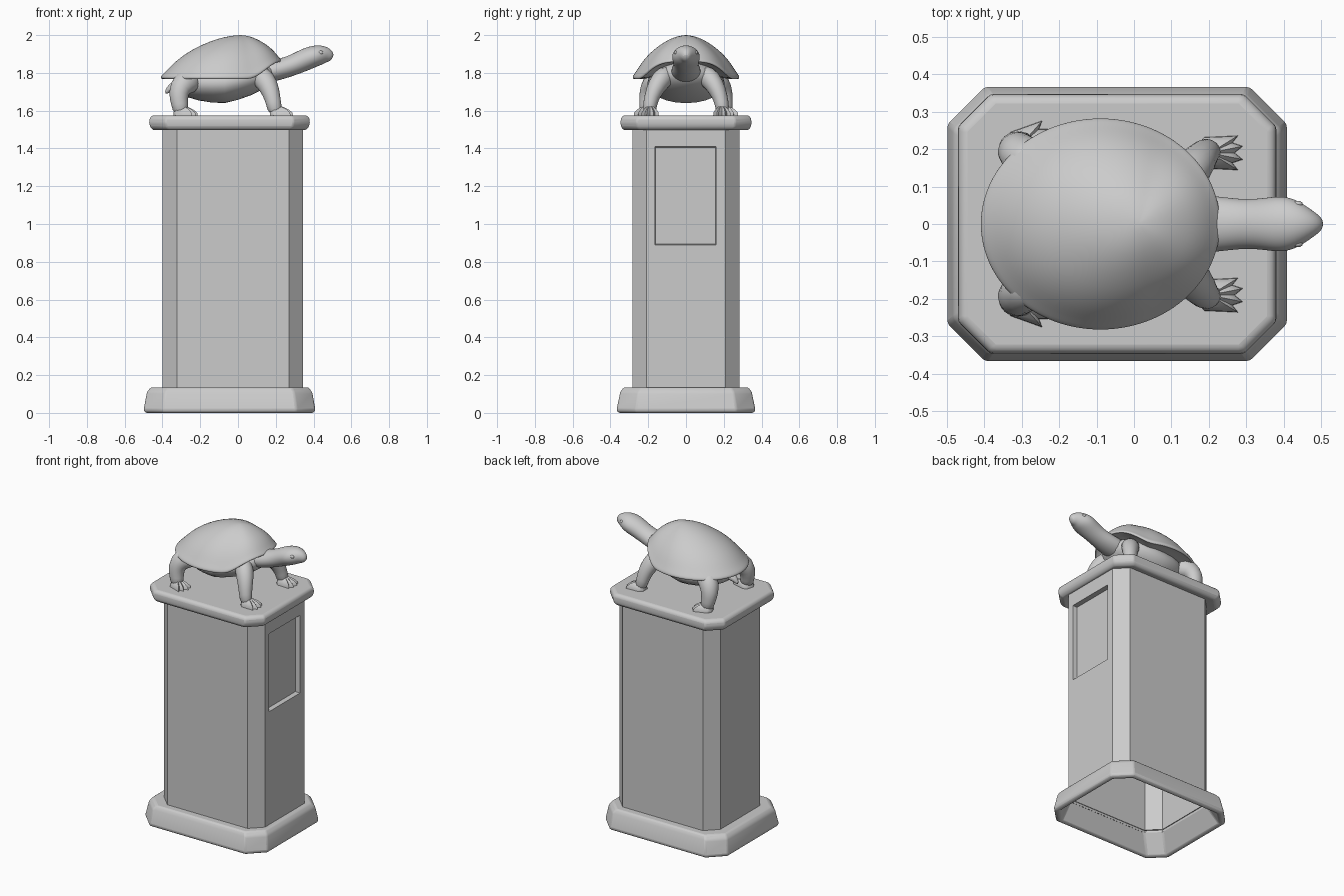
import bpy, bmesh, math
from mathutils import Vector

if "Cube" in bpy.data.objects:
    bpy.data.objects.remove(bpy.data.objects["Cube"])


def finish(name, bm, angle=40, subsurf=0, bevel=0.0, recalc=True):
    if recalc:
        bmesh.ops.recalc_face_normals(bm, faces=bm.faces)
    me = bpy.data.meshes.new(name)
    bm.to_mesh(me)
    bm.free()
    ob = bpy.data.objects.new(name, me)
    bpy.context.collection.objects.link(ob)
    if bevel:
        m = ob.modifiers.new("bevel", 'BEVEL')
        m.width, m.segments, m.limit_method = bevel, 2, 'ANGLE'
        m.angle_limit = math.radians(25)
    if subsurf:
        m = ob.modifiers.new("subsurf", 'SUBSURF')
        m.levels = m.render_levels = subsurf
    bpy.ops.object.select_all(action='DESELECT')
    ob.select_set(True)
    bpy.context.view_layer.objects.active = ob
    bpy.ops.object.shade_smooth_by_angle(angle=math.radians(angle))
    return ob


def loft(rings, cap_start=False, cap_end=False):
    """Skin a list of equal-length point loops; each cap is a flat polygon."""
    bm = bmesh.new()
    vs = [[bm.verts.new(p) for p in r] for r in rings]
    n = len(vs[0])
    for a, b in zip(vs, vs[1:]):
        for i in range(n):
            j = (i + 1) % n
            bm.faces.new((a[i], a[j], b[j], b[i]))
    if cap_start:
        bm.faces.new(vs[0][::-1])
    if cap_end:
        bm.faces.new(vs[-1])
    return bm


def octagon(z, x0, x1, hy, c):
    """Rectangle with clipped corners at height z."""
    return [(x1, -hy + c, z), (x1, hy - c, z), (x1 - c, hy, z), (x0 + c, hy, z),
            (x0, hy - c, z), (x0, -hy + c, z), (x0 + c, -hy, z), (x1 - c, -hy, z)]


def tube(path, side=(0, 1, 0), n=12):
    """Elliptical tube through (x, y, z, side radius, other radius) points."""
    pts = [Vector(p[:3]) for p in path]
    rings = []
    for k, p in enumerate(path):
        t = (pts[min(k + 1, len(pts) - 1)] - pts[max(k - 1, 0)]).normalized()
        u = Vector(side)
        u = (u - t * u.dot(t)).normalized()
        v = t.cross(u)
        rings.append([pts[k] + u * p[3] * math.cos(a) + v * p[4] * math.sin(a)
                      for a in (2 * math.pi * i / n for i in range(n))])
    return loft(rings, True, True)


def ellipsoid(center, radii, segs=24):
    bm = bmesh.new()
    bmesh.ops.create_uvsphere(bm, u_segments=segs, v_segments=segs // 2, radius=1)
    for v in bm.verts:
        v.co = Vector([c + r * q for c, r, q in zip(center, radii, v.co)])
    return bm


# Plinth base, open underneath
base = [(0.12, -0.40, 0.345, 0.285, 0.08), (0.0, -0.465, 0.375, 0.335, 0.085),
        (0.0, -0.49, 0.40, 0.358, 0.095), (0.015, -0.50, 0.41, 0.368, 0.10),
        (0.11, -0.482, 0.393, 0.348, 0.095), (0.135, -0.462, 0.373, 0.33, 0.09),
        (0.135, -0.395, 0.34, 0.28, 0.08)]
finish("plinth_base", loft([octagon(*r) for r in base]), 35, bevel=0.012, recalc=False)

# Shaft with a recessed panel in the +x face
bm = loft([octagon(z, -0.40, 0.345, 0.284, 0.076) for z in (0.12, 1.51)])
for co, no in (((0, 0, 0.89), (0, 0, 1)), ((0, 0, 1.41), (0, 0, 1)),
               ((0, -0.165, 0), (0, 1, 0)), ((0, 0.16, 0), (0, 1, 0))):
    bmesh.ops.bisect_plane(bm, geom=bm.verts[:] + bm.edges[:] + bm.faces[:],
                           plane_co=co, plane_no=no)
bm.normal_update()
panel = []
for f in bm.faces:
    c = f.calc_center_median()
    if c.x > 0.34 and abs(c.y) < 0.1 and 0.89 < c.z < 1.41:
        panel.append(f)
bmesh.ops.inset_region(bm, faces=panel, thickness=0.004, depth=-0.03,
                       use_even_offset=True)
finish("shaft", bm, 35, recalc=False)

# Cap slab
cap = [(1.505, -0.395, 0.34, 0.28, 0.08), (1.495, -0.445, 0.355, 0.325, 0.08),
       (1.51, -0.463, 0.373, 0.342, 0.085), (1.535, -0.47, 0.38, 0.347, 0.085),
       (1.562, -0.467, 0.378, 0.344, 0.085), (1.575, -0.452, 0.363, 0.33, 0.08)]
finish("cap_slab", loft([octagon(*r) for r in cap], False, True), 35,
       bevel=0.008, recalc=False)

# Shell: rings from the crown to the rim, rim lip, then a tucked-in underside
profile = [(0.03, 1), (0.2, 0.965), (0.38, 0.86), (0.54, 0.725), (0.68, 0.58),
           (0.8, 0.41), (0.88, 0.265), (0.94, 0.15), (0.985, 0.075), (1.0, 0.03),
           (0.985, -0.03), (0.9, 0.02), (0.72, 0.02)]
rings = []
for r, h in profile:
    ring = []
    for i in range(48):
        a = 2 * math.pi * i / 48
        x, y = -0.09 + 0.322 * math.cos(a), 0.284 * math.sin(a)
        s = min(max((x - 0.06) / 0.17, 0), 1)
        zr = 1.77 + 0.09 * s * s * (3 - 2 * s)
        ring.append((0.015 + (x - 0.015) * r, y * r, zr + (2.0 - zr) * h))
    rings.append(ring)
finish("shell", loft(rings, True, True), 60, subsurf=1)

# Belly plate, tilted up toward the neck
bm = ellipsoid((-0.07, 0, 1.745), (0.275, 0.205, 0.105))
for v in bm.verts:
    v.co.z += max(v.co.x + 0.07, 0) * 0.2
finish("belly", bm, 60)

# Neck and head
finish("neck_and_head", tube([
    (0.08, 0, 1.79, 0.085, 0.06), (0.21, 0, 1.815, 0.08, 0.058),
    (0.29, 0, 1.84, 0.067, 0.056), (0.35, 0, 1.868, 0.072, 0.061),
    (0.40, 0, 1.888, 0.08, 0.060), (0.445, 0, 1.897, 0.062, 0.054),
    (0.48, 0, 1.892, 0.034, 0.040), (0.499, 0, 1.876, 0.018, 0.020)]), 60, subsurf=2)

# Tail
finish("tail", tube([(-0.30, 0, 1.74, 0.045, 0.035), (-0.36, 0, 1.725, 0.025, 0.022),
                     (-0.385, 0, 1.69, 0.008, 0.008)]), 60, subsurf=1)


def foot(name, x, y, yaw, s):
    """Flat foot with four pointed toes; local +x is forward."""
    outline = [(-0.035, -0.022), (-0.015, -0.042), (0.035, -0.044), (0.075, -0.046),
               (0.06, -0.027), (0.088, -0.018), (0.066, 0.0), (0.088, 0.018),
               (0.06, 0.027), (0.075, 0.046), (0.035, 0.044), (-0.015, 0.042),
               (-0.035, 0.022)]
    ca, sa = math.cos(yaw), math.sin(yaw)
    levels = [(1.573, 1.0), (1.59, 0.97), (1.607, 0.72), (1.622, 0.35)]
    bm = loft([[(x + k * (u * ca - v * sa), s * (y + k * (u * sa + v * ca)), z)
                for u, v in outline] for z, k in levels], True, True)
    finish(name, bm, 40)


# Legs and feet, mirrored across y
for s, label in ((-1, "right"), (1, "left")):
    front = [(0.09, 0.085, 1.80, 0.055, 0.06), (0.145, 0.135, 1.765, 0.058, 0.062),
             (0.175, 0.172, 1.70, 0.046, 0.05), (0.188, 0.19, 1.64, 0.038, 0.04),
             (0.20, 0.195, 1.585, 0.038, 0.042)]
    back = [(-0.22, 0.13, 1.765, 0.06, 0.07), (-0.295, 0.175, 1.75, 0.065, 0.072),
            (-0.318, 0.20, 1.69, 0.052, 0.058), (-0.308, 0.208, 1.63, 0.040, 0.044),
            (-0.30, 0.212, 1.585, 0.040, 0.044)]
    for end, path in (("front", front), ("back", back)):
        finish(f"{end}_leg_{label}",
               tube([(p[0], p[1] * s, *p[2:]) for p in path]), 60, subsurf=1)
    foot(f"front_foot_{label}", 0.203, 0.19, 0.0, s)
    foot(f"back_foot_{label}", -0.303, 0.21, 0.3, s)
    # Eye bump
    finish(f"eye_{label}", ellipsoid((0.437, 0.053 * s, 1.907), (0.014, 0.009, 0.011), 12), 60)
